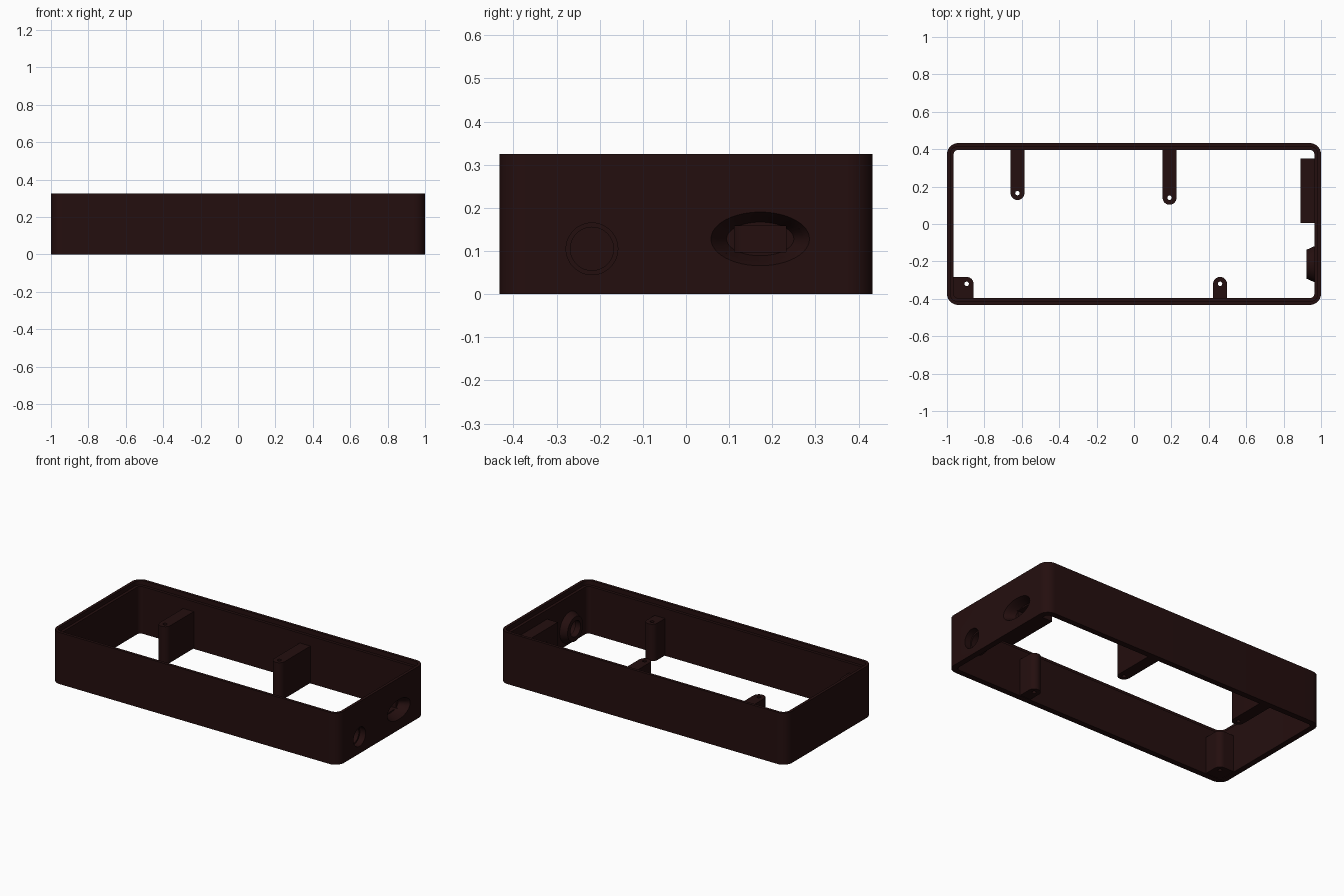
import bpy, bmesh, math
from mathutils import Matrix

if "Cube" in bpy.data.objects:
    bpy.data.objects.remove(bpy.data.objects["Cube"])

mat = bpy.data.materials.new("dark maroon")
mat.diffuse_color = (0.0175, 0.0045, 0.0045, 1)
mat.use_nodes = True
mat.node_tree.nodes["Principled BSDF"].inputs["Base Color"].default_value = mat.diffuse_color


def finish(name, bm):
    bmesh.ops.recalc_face_normals(bm, faces=bm.faces)
    me = bpy.data.meshes.new(name)
    bm.to_mesh(me)
    bm.free()
    me.materials.append(mat)
    ob = bpy.data.objects.new(name, me)
    bpy.context.collection.objects.link(ob)
    return ob


def loft(name, loops, closed=False):
    """Skin equal-length loops of points; cap the ends or join last to first."""
    bm = bmesh.new()
    rings = [[bm.verts.new(p) for p in loop] for loop in loops]
    n = len(rings[0])
    pairs = list(zip(rings, rings[1:])) + ([(rings[-1], rings[0])] if closed else [])
    for a, b in pairs:
        for i in range(n):
            j = (i + 1) % n
            bm.faces.new((a[i], a[j], b[j], b[i]))
    if not closed:
        bm.faces.new(rings[0])
        bm.faces.new(rings[-1])
    return finish(name, bm)


def rounded_rect(hx, hy, r, z, seg=10):
    pts = []
    for k, (sx, sy) in enumerate([(1, 1), (-1, 1), (-1, -1), (1, -1)]):
        for i in range(seg + 1):
            a = math.pi / 2 * (k + i / seg)
            pts.append((sx * (hx - r) + r * math.cos(a),
                        sy * (hy - r) + r * math.sin(a), z))
    return pts


def ellipse(x, y, z, ry, rz, n=48):
    return [(x, y + ry * math.cos(2 * math.pi * i / n),
             z + rz * math.sin(2 * math.pi * i / n)) for i in range(n)]


def box(name, x0, x1, y0, y1, z0, z1):
    bm = bmesh.new()
    bmesh.ops.create_cube(bm, size=1, matrix=Matrix.Translation(
        ((x0 + x1) / 2, (y0 + y1) / 2, (z0 + z1) / 2))
        @ Matrix.Diagonal((x1 - x0, y1 - y0, z1 - z0, 1)))
    return finish(name, bm)


def prism(name, outline, z0, z1):
    return loft(name, [[(x, y, z) for x, y in outline] for z in (z0, z1)])


def cut(ob, cutters):
    bpy.context.view_layer.objects.active = ob
    for c in cutters:
        m = ob.modifiers.new("cut", "BOOLEAN")
        m.operation, m.solver, m.object = "DIFFERENCE", "EXACT", c
        bpy.ops.object.modifier_apply(modifier=m.name)


def arc(cx, cy, r, a0, a1, n=14):
    return [(cx + r * math.cos(math.radians(a0 + (a1 - a0) * i / n)),
             cy + r * math.sin(math.radians(a0 + (a1 - a0) * i / n)))
            for i in range(n + 1)]


HX, HY, H, T, R = 1.0, 0.4325, 0.325, 0.036, 0.06
LIP, LEDGE = 0.018, 0.297

# Open frame wall with a stepped lip round the top
wall = loft("frame_wall", [rounded_rect(HX - o, HY - o, R - o, z) for o, z in
            [(0, 0), (0, H), (LIP, H), (LIP, LEDGE), (T, LEDGE), (T, 0)]], closed=True)

# Thickened housings behind the two side ports
slot_boss = box("slot_housing", 0.89, 0.98, 0.005, 0.35, 0.003, 0.24)
round_boss = loft("round_port_housing", [ellipse(x, -0.215, 0.105, r, r)
                  for x, r in [(0.98, 0.1), (0.964, 0.096), (0.922, 0.077)]])

# Oval recess with a rectangular slot, and a stepped round hole
PY, PZ = 0.172, 0.128
cutters = [
    loft("oval_cutter", [ellipse(x, PY, PZ, a, b) for x, a, b in
         [(1.01, 0.121, 0.067), (0.985, 0.104, 0.055), (0.94, 0.078, 0.039)]]),
    box("slot_cutter", 0.85, 0.96, PY - 0.06, PY + 0.06, PZ - 0.03, PZ + 0.03),
    loft("round_cutter", [ellipse(x, -0.218, 0.105, r, r) for x, r in
         [(1.01, 0.06), (0.96, 0.06), (0.96, 0.05), (0.9, 0.05)]]),
]
for part in (wall, slot_boss, round_boss):
    cut(part, cutters)

# Screw posts joined to the long walls by ribs: name, x, hole y, side
parts = [wall, slot_boss, round_boss]
PW, PH = 0.037, 0.235
holes = []
for name, x, y, side in [("back_left_post", -0.623, 0.165, 1),
                         ("back_right_post", 0.19, 0.14, 1),
                         ("front_right_post", 0.46, -0.32, -1)]:
    end = side * 0.41
    tip = arc(x, y, PW, 180, 360) if side > 0 else arc(x, y, PW, 0, 180)
    outline = tip + [(tip[-1][0], end), (tip[0][0], end)]
    parts.append(prism(name, outline, 0.003, PH))
    holes.append((parts[-1], x, y))

# Corner post filling the front left corner
corner = arc(-0.895, -0.32, PW, 0, 90) + [(-0.98, -0.283), (-0.98, -0.375),
         (-0.94, -0.413), (-0.858, -0.413)]
parts.append(prism("corner_post", corner, 0.003, PH))
holes.append((parts[-1], -0.895, -0.32))

# Screw holes
for ob, x, y in holes:
    c = prism("hole_cutter", arc(x, y, 0.012, 0, 345, 23), -0.05, 0.4)
    cut(ob, [c])
    cutters.append(c)

for c in cutters:
    bpy.data.objects.remove(c)

for ob in parts:
    bpy.ops.object.select_all(action="DESELECT")
    ob.select_set(True)
    bpy.context.view_layer.objects.active = ob
    bpy.ops.object.shade_smooth_by_angle(angle=math.radians(30))
